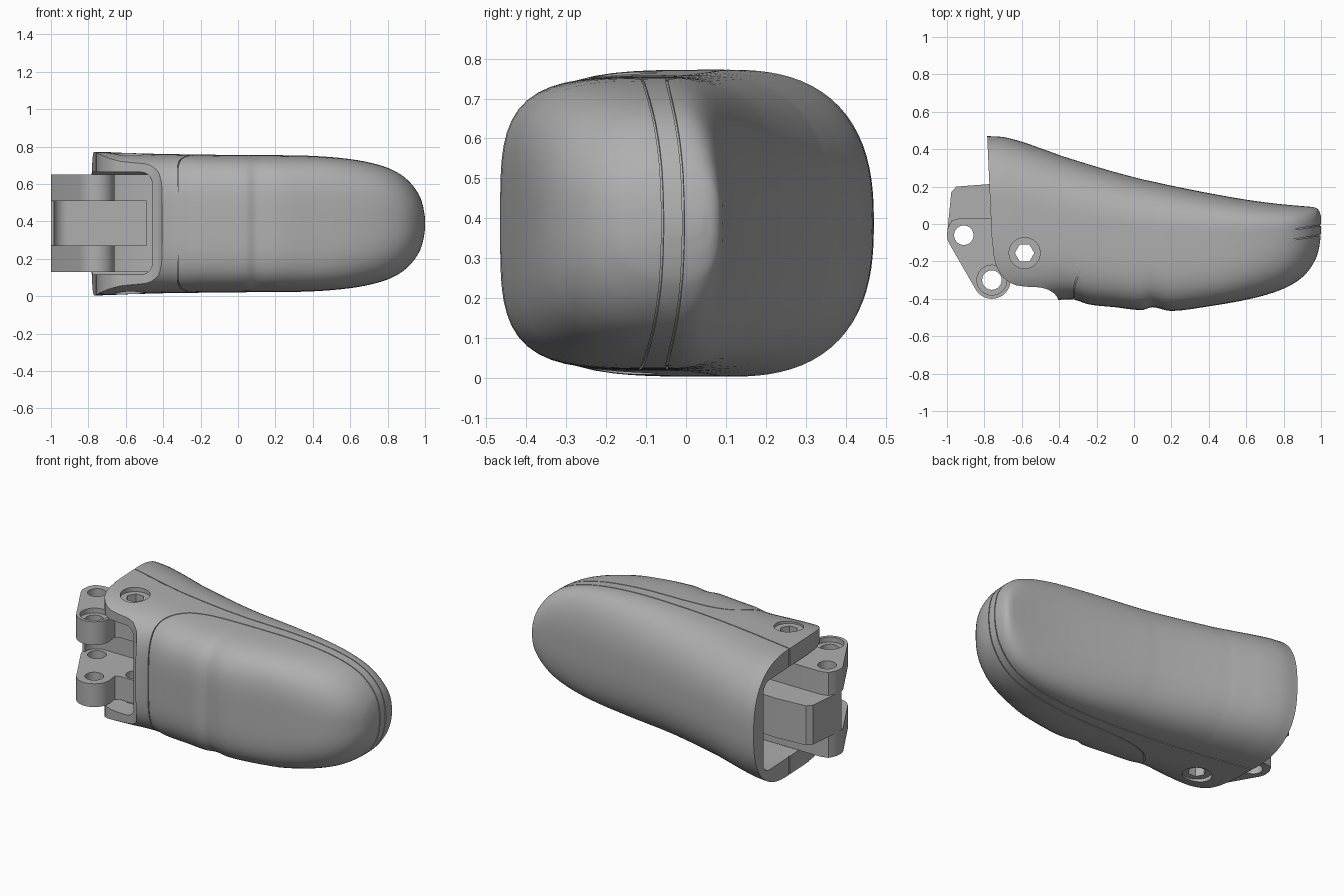
import bpy, bmesh, math
from mathutils import Vector, geometry

if "Cube" in bpy.data.objects:
    bpy.data.objects.remove(bpy.data.objects["Cube"])

ZC = 0.388  # mid height of the whole part

grey = bpy.data.materials.new("plain_grey")
grey.diffuse_color = (0.43, 0.43, 0.43, 1)
grey.use_nodes = True
grey.node_tree.nodes["Principled BSDF"].inputs["Base Color"].default_value = grey.diffuse_color


def make(name, bm):
    bmesh.ops.recalc_face_normals(bm, faces=bm.faces)
    me = bpy.data.meshes.new(name)
    bm.to_mesh(me)
    bm.free()
    me.materials.append(grey)
    ob = bpy.data.objects.new(name, me)
    bpy.context.collection.objects.link(ob)
    return ob


def prism(name, pts, z0, z1):
    bm = bmesh.new()
    lo = [bm.verts.new((x, y, z0)) for x, y in pts]
    hi = [bm.verts.new((x, y, z1)) for x, y in pts]
    bm.faces.new(lo)
    bm.faces.new(hi)
    n = len(pts)
    for i in range(n):
        j = (i + 1) % n
        bm.faces.new((lo[i], lo[j], hi[j], hi[i]))
    return make(name, bm)


def circle(x, y, r, n=40):
    return [(x + r * math.cos(math.tau * i / n), y + r * math.sin(math.tau * i / n)) for i in range(n)]


def hull(pts):
    return [pts[i] for i in geometry.convex_hull_2d([Vector(p) for p in pts])]


def smooth(rows, steps):
    """Catmull-Rom interpolation of rows of numbers."""
    out = []
    for i in range(len(rows) - 1):
        a, b, c, d = rows[max(i - 1, 0)], rows[i], rows[i + 1], rows[min(i + 2, len(rows) - 1)]
        h = c[0] - b[0]
        for s in range(steps):
            t = s / steps
            row = [b[0] + h * t]
            for k in range(1, len(b)):
                m0 = (c[k] - a[k]) / (c[0] - a[0])
                m1 = (d[k] - b[k]) / (d[0] - b[0])
                row.append((2*t**3 - 3*t*t + 1) * b[k] + (t**3 - 2*t*t + t) * h * m0
                           + (3*t*t - 2*t**3) * c[k] + (t**3 - t*t) * h * m1)
            out.append(row)
    return out + [list(rows[-1])]


def boolean(ob, other, op="DIFFERENCE"):
    mod = ob.modifiers.new("cut", "BOOLEAN")
    mod.operation, mod.object, mod.solver = op, other, "EXACT"
    bpy.context.view_layer.objects.active = ob
    bpy.ops.object.modifier_apply(modifier=mod.name)
    bpy.data.objects.remove(other)


# Housing sections: x, front y, back y, half height
SECTIONS = [
    (-.785, -.43, .47, .384), (-.7, -.43, .465, .382), (-.6, -.43, .44, .378),
    (-.5, -.42, .405, .375), (-.43, -.41, .38, .373), (-.39, -.405, .365, .372),
    (-.32, -.405, .343, .371), (-.24, -.43, .318, .37), (-.1, -.445, .277, .368),
    (.04, -.46, .24, .367), (.1, -.445, .227, .366), (.2, -.465, .205, .366),
    (.4, -.44, .165, .362), (.6, -.405, .13, .345), (.75, -.365, .11, .315),
    (.85, -.32, .10, .275), (.92, -.265, .094, .22), (.97, -.19, .087, .15),
    (.99, -.125, .07, .09), (1.0, -.05, .04, .03)]

# Seam between back cover and housing (x, y)
SEAM = [(-1, .145), (-.77, .1), (-.4, .02), (0, -.033), (.4, -.048), (.8, -.035), (1.1, .01)]


def seam_y(x):
    for a, b in zip(SEAM, SEAM[1:]):
        if x <= b[0]:
            return a[1] + (b[1] - a[1]) * (x - a[0]) / (b[0] - a[0])


def housing(name, inset, ring=88):
    bm = bmesh.new()
    loops = []
    for x, yf, yb, zh in smooth(SECTIONS, 4):
        yc = min(max(seam_y(x), yf + .03), yb - .03)
        tip = max(0, (x - .5) / .5)
        loop = []
        for i in range(ring):
            a = math.tau * i / ring
            c, s = math.cos(a), math.sin(a)
            n = 2.55 if c > 0 else 4 - 1.6 * tip
            r = (abs(c)**n + abs(s)**n) ** (-1 / n)
            y = yc + r * c * ((yb - yc) if c > 0 else (yc - yf)) * (1 - inset * 3)
            z = ZC + r * s * zh * (1 - inset * 3)
            # the open end leans back slightly
            dx = (.47 - y) * .045 * min(1, max(0, (-.6 - x) / .18))
            loop.append(bm.verts.new(((x + dx) * (1 - inset), y, z)))
        loops.append(loop)
    for p, q in zip(loops, loops[1:]):
        for i in range(ring):
            j = (i + 1) % ring
            bm.faces.new((p[i], p[j], q[j], q[i]))
    bm.faces.new(loops[0])
    bm.faces.new(loops[-1])
    return make(name, bm)


def ribbon(path, w=.0028):
    left, right = [], []
    for i, p in enumerate(path):
        a, b = Vector(path[max(i - 1, 0)]), Vector(path[min(i + 1, len(path) - 1)])
        d = (b - a).normalized() * w
        left.append((p[0] - d.y, p[1] + d.x))
        right.append((p[0] + d.y, p[1] - d.x))
    return prism("seam_cutter", left + right[::-1], -1, 2)


body = housing("housing", 0)

# Seam grooves, with a slightly smaller core filling their depth
boolean(body, ribbon([tuple(r) for r in smooth(SEAM, 6)]))
pad_edge = smooth([(-.322, -.35), (-.31, -.30), (-.27, -.23), (-.2, -.165), (-.05, -.125),
                   (.4, -.112), (.8, -.09), (1.1, -.04)], 5)
boolean(body, ribbon([(-.322, -.6)] + [tuple(r) for r in pad_edge]))
boolean(body, housing("core", .006), "UNION")

# Front outline of the two cheeks
trim = [(-1.2, -.10), (-.757, -.10), (-.752, -.16), (-.74, -.215), (-.722, -.255), (-.695, -.29),
        (-.665, -.313), (-.63, -.328), (-.58, -.335), (-.5, -.339), (-.46, -.35),
        (-.425, -.372), (-.408, -.395), (-.395, -.5), (-1.2, -.5)]
boolean(body, prism("cheek_trim", trim, -1, 2))

# Hinge pocket, open to the left and to the front
pocket = prism("pocket_cutter", [(-1.2, .37), (-.78, .37), (-.65, .345), (-.46, .29),
                                 (-.458, -.7), (-1.2, -.7)], .115, .663)
bev = pocket.modifiers.new("round", "BEVEL")
bev.width, bev.segments, bev.limit_method = .06, 5, "ANGLE"
bev.angle_limit = math.radians(60)
bpy.context.view_layer.objects.active = pocket
bpy.ops.object.modifier_apply(modifier=bev.name)
boolean(body, pocket)

# Screw hole with round recess in each cheek
PIN = (-.585, -.155)
boolean(body, prism("screw_hole", circle(*PIN, .052, 6), -.1, .9))
for z0, z1 in ((-.1, .035), (.741, .9)):
    boolean(body, prism("screw_recess", circle(*PIN, .083, 32), z0, z1))

# Hinge link: rear block hollowed around the first pin, plus an end plate
A, B = (-.91, -.06), (-.76, -.30)
link = prism("hinge_link", hull([(-1, -.07), (-.992, .02), (-.977, .17), (-.95, .2), (-.75, .215),
                                 (-.46, .2), (-.46, -.07)]), .27, .51)
boolean(link, prism("slot_cutter", hull(circle(*A, .075) + [(-.985, -.5), (-.3, -.5), (-.3, .015)]), 0, 1))
boolean(link, prism("end_plate", [(-.49, -.22), (-.461, -.22), (-.461, .1), (-.49, .1)], .14, .64), "UNION")

# Two forked knuckle bands above and below the slot
for z0, z1 in ((.13, .272), (.508, .65)):
    boolean(link, prism("knuckle", hull(circle(*A, .09) + circle(*B, .1)
                                        + [(-.995, -.02), (-.975, .018), (-.93, .031), (-.7, .031)]),
                        z0, z1), "UNION")
    boolean(link, prism("arm", [(-.8, .03), (-.46, .03), (-.46, -.221), (-.64, -.221),
                                (-.675, -.235), (-.70, -.26), (-.8, -.26)], z0, z1), "UNION")
for x, y in (A, B, PIN):
    boolean(link, prism("pin_hole", circle(x, y, .052, 32), -.1, .9))
for z0, z1 in ((0, .16), (.62, .8)):
    boolean(link, prism("pin_recess", circle(*B, .08, 32), z0, z1))

# Smooth shading with sharp edges kept
for ob in (body, link):
    bpy.ops.object.select_all(action="DESELECT")
    ob.select_set(True)
    bpy.context.view_layer.objects.active = ob
    bpy.ops.object.shade_smooth_by_angle(angle=math.radians(30))
